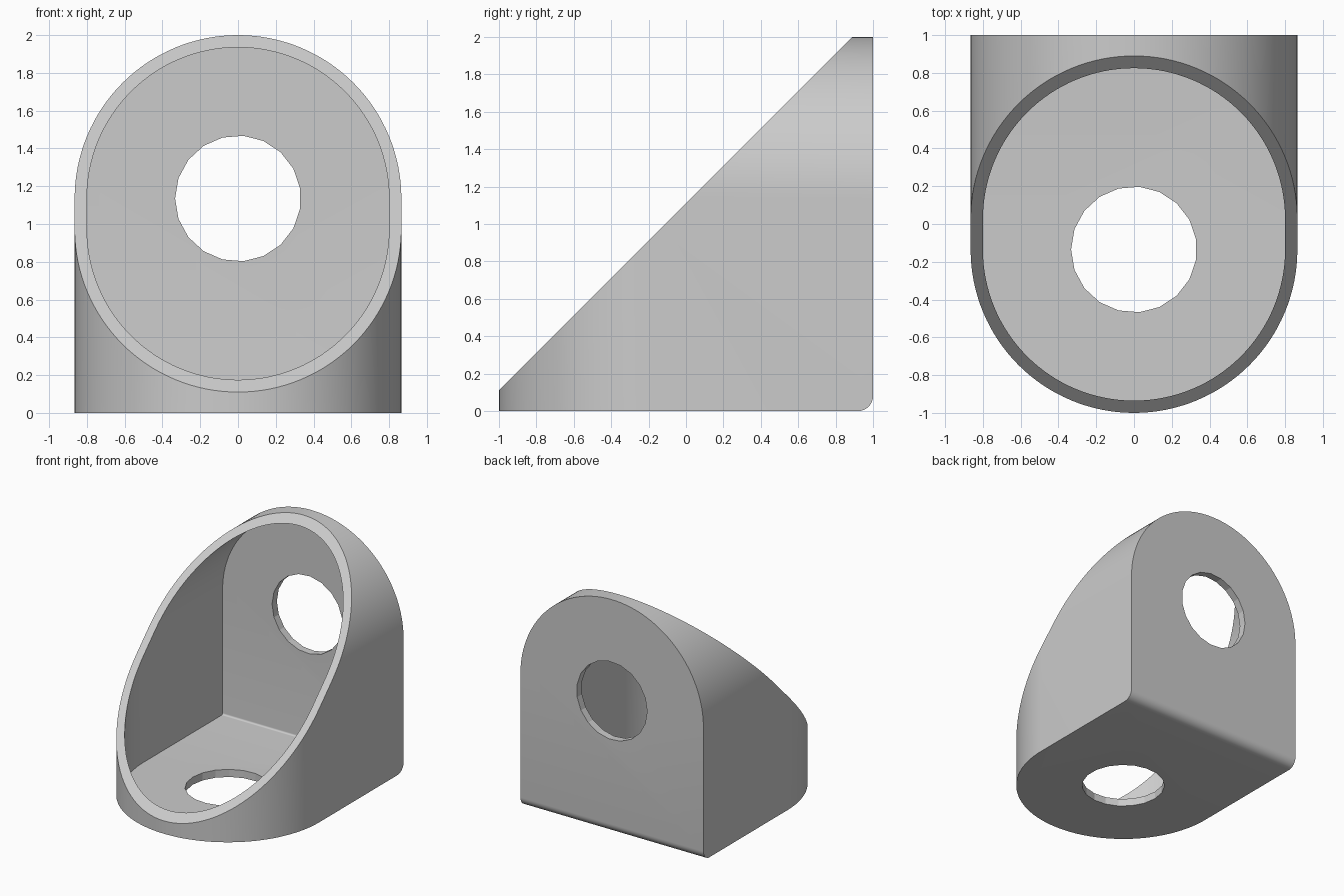
import bpy
import bmesh
from math import sin, cos, pi, radians
from mathutils import Matrix, Vector

if "Cube" in bpy.data.objects:
    bpy.data.objects.remove(bpy.data.objects["Cube"])

R = 0.865            # outer arch radius
WALL = 0.065         # wall thickness
CZ, CY = 1 + 0.135, -0.135   # arch centres of the back and the base
HOLE_R, HOLE_SIDES = 0.333, 19

grey = bpy.data.materials.new("plain grey")
grey.use_nodes = True
colour = (0.6, 0.6, 0.6, 1)
grey.diffuse_color = colour
grey.node_tree.nodes["Principled BSDF"].inputs["Base Color"].default_value = colour


def prism(name, points, offset):
    """Extrude a closed loop of 3D points along offset."""
    bm = bmesh.new()
    face = bm.faces.new([bm.verts.new(p) for p in points])
    ext = bmesh.ops.extrude_face_region(bm, geom=[face])
    moved = [v for v in ext["geom"] if isinstance(v, bmesh.types.BMVert)]
    bmesh.ops.translate(bm, verts=moved, vec=Vector(offset))
    bmesh.ops.recalc_face_normals(bm, faces=bm.faces)
    mesh = bpy.data.meshes.new(name)
    bm.to_mesh(mesh)
    bm.free()
    mesh.materials.append(grey)
    obj = bpy.data.objects.new(name, mesh)
    bpy.context.collection.objects.link(obj)
    return obj


def arc(cx, cy, r, start, end, steps):
    angles = [radians(start + (end - start) * i / steps) for i in range(steps + 1)]
    return [(cx + r * cos(a), cy + r * sin(a)) for a in angles]


def combine(target, tool, operation):
    mod = target.modifiers.new(operation.lower(), 'BOOLEAN')
    mod.operation, mod.solver, mod.object = operation, 'EXACT', tool
    bpy.context.view_layer.objects.active = target
    bpy.ops.object.modifier_apply(modifier=mod.name)
    bpy.data.objects.remove(tool)


def arched_solid(name, r, inset, fillet, cut):
    """Two crossed arched prisms, trimmed by a side profile sloping at 45 degrees."""
    base = [(x, y, -1) for x, y in arc(0, CY, r, 180, 360, 64) + [(r, 2), (-r, 2)]]
    back = [(x, -2, z) for x, z in arc(0, CZ, r, 0, 180, 64) + [(-r, -2), (r, -2)]]
    low, rear = inset, 1 - inset
    corner = arc(rear - fillet, low + fillet, fillet, -90, 0, 8)
    side = [(-1.5, low)] + corner + [(rear, rear + cut), (-1.5, cut - 1.5)]
    if cut - 1.5 < low:      # slope meets the floor ahead of the base
        side = [(low - cut, low)] + corner + [(rear, rear + cut)]
    solid = prism(name, base, (0, 0, 4))
    combine(solid, prism("back_arch", back, (0, 4, 0)), 'INTERSECT')
    profile = prism("side_profile", [(-2, y, z) for y, z in side], (4, 0, 0))
    combine(solid, profile, 'INTERSECT')
    return solid


# Hollow bracket shell with an open sloping front
bracket = arched_solid("bracket", R, 0, 0.08, 1.11)
cavity = arched_solid("cavity", R - WALL, WALL, 0.015, 2.5)
combine(bracket, cavity, 'DIFFERENCE')

# Round holes through the back wall and the floor
ring = arc(0, 0, HOLE_R, 180, 540, HOLE_SIDES)[:-1]
back_hole = prism("back_hole", [(x, 0.8, CZ + z) for x, z in ring], (0, 0.5, 0))
combine(bracket, back_hole, 'DIFFERENCE')
floor_hole = prism("floor_hole", [(x, CY + y, -0.2) for x, y in ring], (0, 0, 0.4))
combine(bracket, floor_hole, 'DIFFERENCE')

# Smooth curved walls, crisp edges
bpy.ops.object.select_all(action='DESELECT')
bracket.select_set(True)
bpy.context.view_layer.objects.active = bracket
bpy.ops.object.shade_smooth_by_angle(angle=radians(15))
